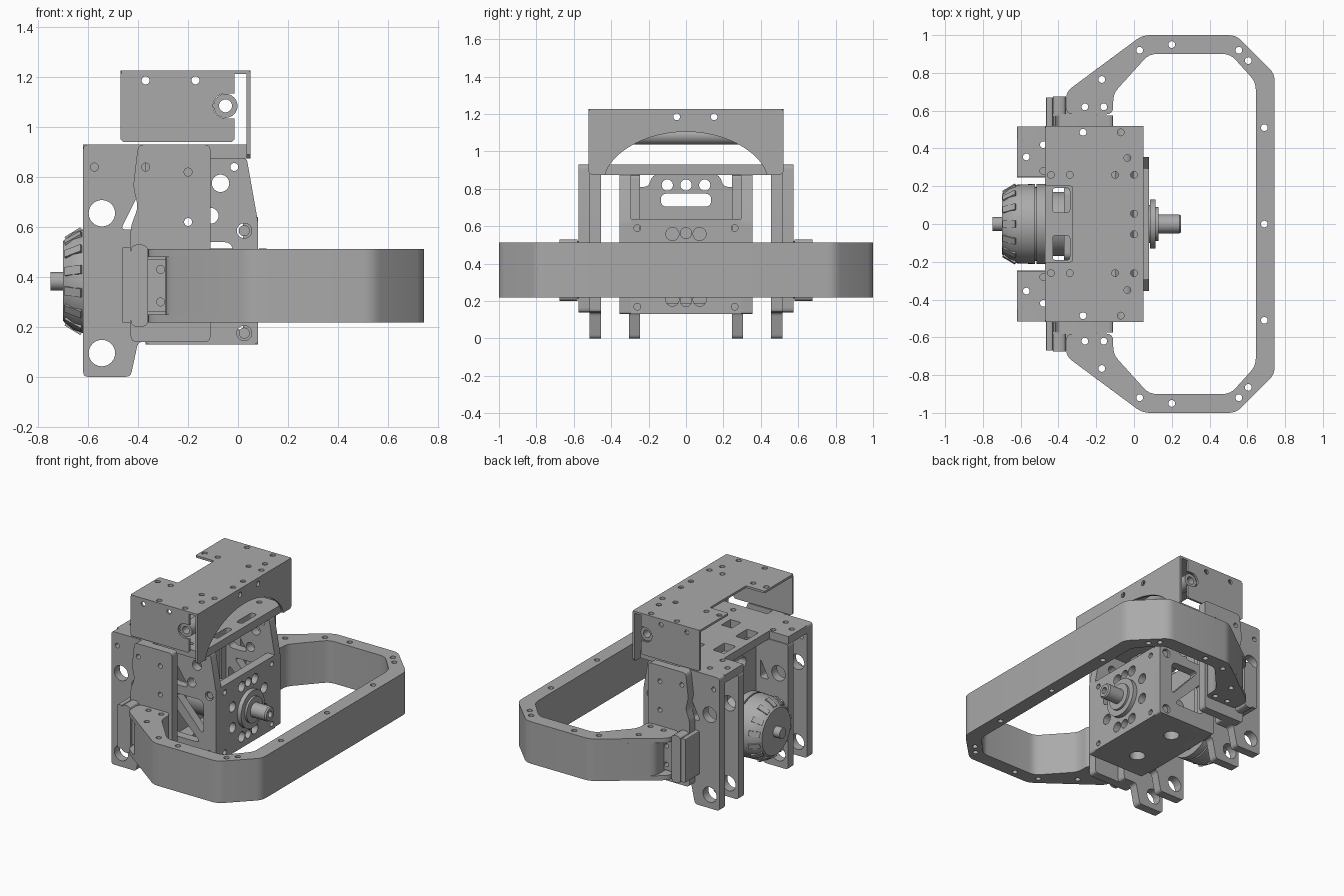
import bpy, bmesh, math
from mathutils import Matrix, Vector

cube = bpy.data.objects.get("Cube")
if cube:
    bpy.data.objects.remove(cube)

grey = bpy.data.materials.new("machined grey")
grey.use_nodes = True
grey.diffuse_color = (0.4, 0.4, 0.4, 1)
grey.node_tree.nodes["Principled BSDF"].inputs["Base Color"].default_value = (0.4, 0.4, 0.4, 1)

AXES = {"xy": ((1, 0, 0), (0, 1, 0)), "xz": ((1, 0, 0), (0, 0, 1)), "yz": ((0, 1, 0), (0, 0, 1))}


def finish(name, mesh):
    mesh.materials.clear()
    mesh.materials.append(grey)
    obj = bpy.data.objects.new(name, mesh)
    bpy.context.collection.objects.link(obj)
    bpy.ops.object.select_all(action="DESELECT")
    obj.select_set(True)
    bpy.context.view_layer.objects.active = obj
    bpy.ops.object.shade_smooth_by_angle(angle=math.radians(25))
    return obj


def rounded(points, r):
    """Replace every corner with a short curve."""
    out = []
    for i, p in enumerate(points):
        p, a, b = (Vector(q) for q in (p, points[i - 1], points[(i + 1) % len(points)]))
        ra, rb = min(r, (a - p).length / 2.1), min(r, (b - p).length / 2.1)
        s, e = p + (a - p).normalized() * ra, p + (b - p).normalized() * rb
        for t in (0, .25, .5, .75, 1):
            out.append(s * (1 - t) ** 2 + p * 2 * t * (1 - t) + e * t * t)
    return out


def rect(u0, u1, v0, v1, r=0.0):
    pts = [(u0, v0), (u1, v0), (u1, v1), (u0, v1)]
    return rounded(pts, r) if r else pts


def disc(u, v, r, n=24):
    return [(u + r * math.cos(2 * math.pi * i / n), v + r * math.sin(2 * math.pi * i / n)) for i in range(n)]


def both(points):
    """Round-hole centres repeated across the centre line of the second axis."""
    return points + [(u, -v) for u, v in points if v]


def plate(name, plane, lo, hi, outline, holes=()):
    """Flat plate with openings, thick from lo to hi along its normal."""
    cu = bpy.data.curves.new(name, "CURVE")
    cu.dimensions, cu.fill_mode, cu.extrude = "2D", "BOTH", (hi - lo) / 2
    for loop in [outline, *holes]:
        sp = cu.splines.new("POLY")
        sp.points.add(len(loop) - 1)
        for pt, (u, v) in zip(sp.points, loop):
            pt.co = (u, v, 0, 1)
        sp.use_cyclic_u = True
    tmp = bpy.data.objects.new(name, cu)
    bpy.context.collection.objects.link(tmp)
    bpy.context.view_layer.update()
    deps = bpy.context.evaluated_depsgraph_get()
    mesh = bpy.data.meshes.new_from_object(tmp.evaluated_get(deps))
    bpy.data.objects.remove(tmp)
    u, v = (Vector(a) for a in AXES[plane])
    w = u.cross(v)
    normal = Vector(abs(c) for c in w)
    m = Matrix((u, v, w)).transposed().to_4x4()
    m.translation = normal * (lo + hi) / 2
    mesh.transform(m)
    bm = bmesh.new()
    bm.from_mesh(mesh)
    bmesh.ops.remove_doubles(bm, verts=bm.verts, dist=1e-5)
    bmesh.ops.recalc_face_normals(bm, faces=bm.faces)
    bm.to_mesh(mesh)
    bm.free()
    return finish(name, mesh)


def side_plates(name, lo, hi, outline, holes=()):
    plate("left_" + name, "xz", lo, hi, outline, holes)
    plate("right_" + name, "xz", -hi, -lo, outline, holes)


def lathe(name, profile, z, n=48):
    """Turn an (x, radius) profile around a line along x."""
    bm = bmesh.new()
    vs = [bm.verts.new((x, 0, z + r)) for x, r in profile]
    edges = [bm.edges.new(p) for p in zip(vs, vs[1:])]
    bmesh.ops.spin(bm, geom=vs + edges, cent=(0, 0, z), axis=(1, 0, 0), angle=2 * math.pi, steps=n)
    bmesh.ops.remove_doubles(bm, verts=bm.verts, dist=1e-5)
    bmesh.ops.recalc_face_normals(bm, faces=bm.faces)
    mesh = bpy.data.meshes.new(name)
    bm.to_mesh(mesh)
    bm.free()
    return finish(name, mesh)


# Bumper loop: solid band with plates that run on to the mounts
def loop_outline(end_x, end_y):
    half = [(end_x, .58), (end_x, end_y), (.045, 1), (.54, 1), (.745, .795)]
    inner = [(.645, .75), (.51, .9), (.08, .9), (-.11, .69), (-.11, .58)]
    flip = lambda pts: [(x, -y) for x, y in reversed(pts)]
    return rounded(half + flip(half) + flip(inner) + inner, .04)

pins = both([(.03, .92), (.2, .95), (.555, .92), (.605, .865), (.69, .51), (.69, 0), (-.17, .765),
             (-.26, .62), (-.16, .62)])
pin_holes = [disc(x, y, .018, 16) for x, y in pins]
plate("bumper_band", "xy", .25, .48, loop_outline(-.29, .752), pin_holes)
plate("bumper_top", "xy", .48, .512, loop_outline(-.36, .70), pin_holes)
plate("bumper_bottom", "xy", .218, .25, loop_outline(-.36, .70), pin_holes)

# Bumper mounts
side_plates("mount_block", .58, .675, rect(-.43, -.36, .2, .53, .03))
side_plates("mount_flange", .515, .67, rect(-.465, -.43, .215, .52, .01))
side_plates("mount_tab", .58, .66, rect(-.37, -.29, .26, .47), [disc(-.31, z, .016) for z in (.3, .43)])

# Outer cover plates
cover = [(-.43, .14), (-.11, .14), (-.11, .93), (-.40, .93), (-.42, .76), (-.40, .68), (-.43, .60)]
side_plates("cover_plate", .515, .575, rounded(cover, .025),
            [disc(x, z, .016) for x, z in ((-.37, .84), (-.2, .82), (-.2, .62))])

# Outer and inner legs
leg_holes = [disc(-.545, .655, .053), disc(-.545, .095, .053),
             rounded([(-.47, .59), (-.405, .59), (-.405, .72)], .02)]
foot = [(-.62, 0), (-.43, 0), (-.40, .14)]
side_plates("outer_leg", .455, .515, rounded(foot + [(-.30, .14), (-.30, .93), (-.62, .93)], .02),
            leg_holes + [disc(-.575, .84, .016), disc(-.37, .84, .016)])
side_plates("inner_leg", .245, .305, rounded(foot + [(-.30, .14), (-.30, .875), (-.62, .875)], .02), leg_holes)

# Truss plates on both sides of the gearbox
truss = [(-.37, .13), (.08, .13), (.08, .62), (.035, .875), (-.37, .875)]
truss_holes = [rounded(t, .04) for t in ([(-.28, .24), (-.04, .24), (-.28, .48)],
               [(-.02, .30), (-.02, .54), (-.24, .54)], [(-.28, .60), (-.13, .60), (-.28, .82)])]
truss_holes += [disc(-.07, .775, .035), disc(-.11, .645, .032), disc(.025, .585, .03),
                disc(.025, .175, .03), disc(-.015, .84, .016)]
side_plates("truss_plate", .295, .355, rounded(truss, .015), truss_holes)
side_plates("truss_bolt", .30, .345, disc(.025, .585, .022))
side_plates("truss_lower_bolt", .30, .345, disc(.025, .175, .022))

# Gearbox: front plate, floor and back plate
AXIS = .383
ring = [disc(.19 * math.cos(a), AXIS + .19 * math.sin(a), .035)
        for a in (math.pi / 4 * (i + .5) for i in range(8))]
small = [disc(y, z, .018) for y in (-.26, .26) for z in (.17, .59)]
plate("gearbox_front", "yz", .02, .08, rect(-.295, .295, .13, .64), ring + small + [disc(0, .563, .03), disc(0, .2, .03)])
plate("gearbox_floor", "xy", .13, .19, rect(-.37, .02, -.295, .295), [disc(-.17, y, .05) for y in (-.17, .17)])
back = [(-.295, .13), (.295, .13), (.295, .81), (.2, .81), (.18, .875), (-.18, .875), (-.2, .81), (-.295, .81)]
plate("gearbox_back", "yz", -.37, -.31, rounded(back, .03),
      [rect(-.135, .135, .705, .775, .035)] + [disc(y, .82, .03) for y in (-.1, 0, .1)]
      + [disc(y, .68, .018) for y in (-.265, .265)])
lathe("gearbox_body", [(-.31, 0), (-.31, .13), (.02, .13), (.02, 0)], AXIS)

# Output hub and shaft
lathe("output_hub", [(.07, 0), (.07, .1), (.085, .1), (.085, .13), (.115, .13), (.115, .09), (.13, .09), (.13, 0)], AXIS)
lathe("output_shaft", [(.12, 0), (.12, .05), (.24, .05), (.25, .043), (.25, .022), (.2, .022), (.2, 0)], AXIS)

# Motor with tapered ribbed cap
lathe("motor", [(-.70, 0), (-.70, .16), (-.66, .195), (-.62, .208), (-.525, .212), (-.525, .195), (-.515, .195),
                (-.515, .212), (-.47, .212), (-.465, .17), (-.37, .17), (-.37, 0)], AXIS)
lathe("motor_shaft", [(-.75, 0), (-.75, .037), (-.70, .037), (-.70, 0)], AXIS, 24)
bm = bmesh.new()
for i in range(14):
    turn = Matrix.Translation((0, 0, AXIS)) @ Matrix.Rotation(2 * math.pi * i / 14, 4, "X")
    place = turn @ Matrix.Translation((-.658, 0, .188)) @ Matrix.Rotation(-.55, 4, "Y")
    bmesh.ops.create_cube(bm, size=1, matrix=place @ Matrix.Diagonal((.075, .035, .02, 1)))
ribs = bpy.data.meshes.new("motor_ribs")
bm.to_mesh(ribs)
bm.free()
finish("motor_ribs", ribs)

# Deck joining the legs
deck = [(-.62, .25), (-.62, .455), (.035, .455), (.035, -.455), (-.62, -.455), (-.62, -.25), (-.47, -.25), (-.47, .25)]
deck_holes = [disc(x, y, .018, 16) for x, y in both([(-.57, .355), (-.48, .42), (-.48, .28), (-.1, .38)])]
for s in (-1, 1):
    deck_holes += [rect(-.43, -.34, *sorted((s * .06, s * .19)), .015), rect(-.25, -.17, *sorted((s * .15, s * .25))),
                   rect(-.05, -.005, *sorted((s * .05, s * .22)), .02)]
plate("deck", "xy", .875, .93, deck, deck_holes)

# Upper tray: folded sheet with arched front
top = [(-.47, .52), (.05, .52), (.05, -.52), (-.47, -.52), (-.47, -.2), (-.325, -.2), (-.325, .2), (-.47, .2)]
top_pins = both([(-.27, .485), (-.07, .485), (-.035, .35), (-.1, .26), (0, .26), (0, .055), (-.44, .26), (-.34, .26)])
plate("tray_top", "xy", 1.212, 1.227, rounded(top, .012), [disc(x, y, .018, 16) for x, y in top_pins])
arch = [(.43 * math.cos(a), .875 + .23 * math.sin(a) ** 1.25) for a in (math.pi * i / 28 for i in range(29))]
front = [(-.52, 1.22), (-.52, .89), (-.505, .875)] + arch[::-1] + [(.505, .875), (.52, .89), (.52, 1.22)]
plate("tray_front", "yz", .035, .05, front, [disc(y, 1.185, .018) for y in (-.05, .15)])
notch = [(-.05 + .05 * math.cos(a), 1.085 + .05 * math.sin(a)) for a in (math.pi * (1.5 - i / 12) for i in range(13))]
side = [(-.46, .94), (-.025, .94), (-.015, .95), (-.015, 1.035)] + notch + [(-.015, 1.135), (-.015, 1.215), (-.47, 1.215), (-.47, .95)]
side_plates("tray_side", .505, .52, side, [disc(x, 1.187, .016) for x in (-.37, -.17)])

# Hollow cross tube under the tray
plate("cross_tube", "xz", -.505, .505, disc(-.05, 1.085, .048, 32), [disc(-.05, 1.085, .026)])
